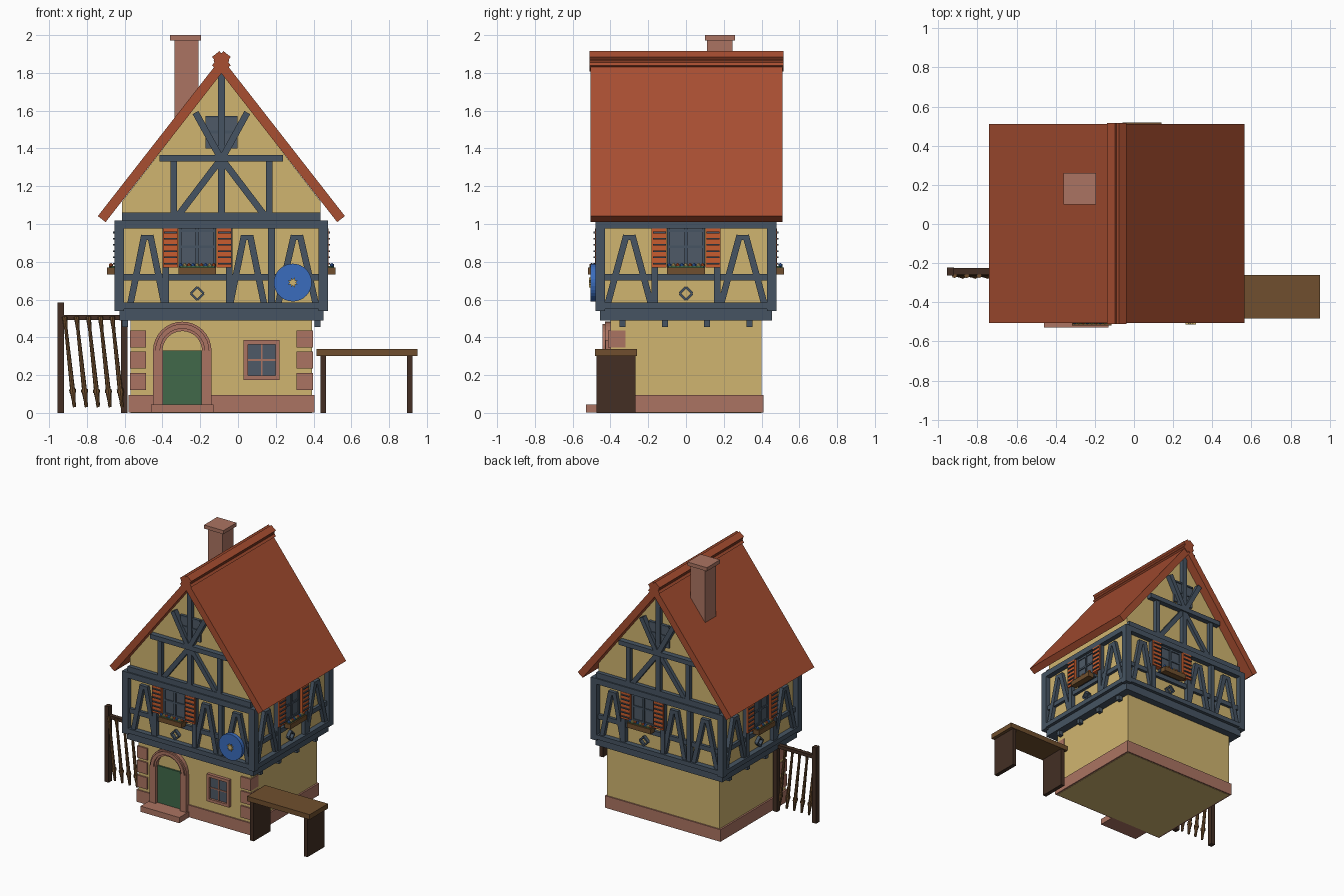
import bpy, bmesh, math
from mathutils import Matrix, Vector

if "Cube" in bpy.data.objects:
    bpy.data.objects.remove(bpy.data.objects["Cube"])

CX = -0.088                      # centre line of the house
COLOURS = {
    "plaster": "d0b570", "timber": "465462", "roof_tile": "a84e31", "stone": "ab7462",
    "door_green": "41694a", "wood": "704f2e", "dark_wood": "432f24",
    "shutter_orange": "c85c2e", "shield_blue": "3a6cbd", "glass": "4e5a67"}


def linear(c):
    return c / 12.92 if c <= 0.04045 else ((c + 0.055) / 1.055) ** 2.4


MATS = {}
for name, code in COLOURS.items():
    rgba = [linear(v / 255) for v in bytes.fromhex(code)] + [1]
    m = bpy.data.materials.new(name)
    m.use_nodes = True
    m.diffuse_color = rgba
    m.node_tree.nodes["Principled BSDF"].inputs["Base Color"].default_value = rgba
    MATS[name] = m

PARTS = {}


def part(name, mat):
    """Collect all pieces of one named part in one mesh."""
    return PARTS.setdefault(name, (bmesh.new(), mat))[0]


def box(bm, x0, x1, y0, y1, z0, z1, mx=Matrix()):
    size = Matrix.Diagonal((x1 - x0, y1 - y0, z1 - z0, 1))
    mid = Matrix.Translation(((x0 + x1) / 2, (y0 + y1) / 2, (z0 + z1) / 2))
    bmesh.ops.create_cube(bm, size=1, matrix=mx @ mid @ size)


def beam(bm, a, b, width, y0, y1, mx=Matrix()):
    """Bar from a to b in the xz plane."""
    d = Vector((b[0] - a[0], 0, b[1] - a[1]))
    turn = Matrix.Translation((a[0], 0, a[1])) @ Matrix.Rotation(-math.atan2(d.z, d.x), 4, 'Y')
    box(bm, 0, d.length, y0, y1, -width / 2, width / 2, mx @ turn)


def prism(bm, pts, y0, y1, mx=Matrix()):
    """Outline in the xz plane pulled from y0 to y1."""
    f = bm.faces.new([bm.verts.new(mx @ Vector((x, y0, z))) for x, z in pts])
    new = bmesh.ops.extrude_face_region(bm, geom=[f], use_keep_orig=True)["geom"]
    verts = [g for g in new if isinstance(g, bmesh.types.BMVert)]
    bmesh.ops.translate(bm, verts=verts, vec=mx.to_3x3() @ Vector((0, y1 - y0, 0)))


def rod(bm, a, b, r1, r2, sides=8, mx=Matrix()):
    a, b = Vector(a), Vector(b)
    turn = (b - a).to_track_quat('Z', 'Y').to_matrix().to_4x4()
    bmesh.ops.create_cone(bm, cap_ends=True, segments=sides, radius1=r1, radius2=r2,
                          depth=(b - a).length, matrix=mx @ Matrix.Translation((a + b) / 2) @ turn)


def circle(cx, cz, r, n, start=0, sweep=math.tau):
    return [(cx + r * math.cos(start + sweep * i / n), cz + r * math.sin(start + sweep * i / n))
            for i in range(n)]


house = Matrix.Translation((CX, 0, 0))

# Ground floor, plinth and jetty
box(part("ground_floor", "plaster"), -0.48, 0.48, -0.4, 0.4, 0, 0.5, house)
box(part("plinth", "stone"), -0.493, 0.493, -0.41, 0.41, 0.002, 0.095, house)
box(part("jetty_beam", "timber"), -0.54, 0.54, -0.455, 0.455, 0.49, 0.555, house)
for side in (-1, 1):
    for y in (-0.335, -0.11, 0.11, 0.335):
        box(part("joists", "timber"), side * 0.51 - 0.016, side * 0.51 + 0.016,
            y - 0.016, y + 0.016, 0.455, 0.5, house)
    # Corner stones
    for z in (0.12, 0.235, 0.345):
        x = side * 0.442
        box(part("corner_stones", "stone"), x - 0.043, x + 0.043, -0.412, -0.32, z, z + 0.09, house)

# Upper storey with gables
prism(part("upper_walls", "plaster"),
      [(-0.525, 0.55), (0.525, 0.55), (0.525, 1.12), (0, 1.8), (-0.525, 1.12)], -0.44, 0.44, house)

# Roof, ridge and chimney
prism(part("roof", "roof_tile"),
      [(-0.654, 1.042), (0, 1.88), (0.654, 1.042), (0.613, 1.01), (0, 1.797), (-0.613, 1.01)],
      -0.505, 0.51, house)
ridge = part("ridge", "roof_tile")
for s in (-1, 1):
    beam(ridge, (-0.03 * s, 1.824), (0.03 * s, 1.9), 0.05, -0.512, 0.517, house)
rod(ridge, (0, -0.51, 1.865), (0, 0.515, 1.865), 0.041, 0.041, 8, house)
box(part("chimney", "stone"), -0.335, -0.21, 0.11, 0.245, 1.45, 1.975)
box(part("chimney", "stone"), -0.36, -0.195, 0.1, 0.26, 1.972, 2)


def upper_window(side, u, y, mx):
    """Window with shutters, flower box and diamond ornament."""
    frame = part(side + "_window_frame", "timber")
    box(part(side + "_window_glass", "glass"), u - 0.1, u + 0.1, y - 0.015, y, 0.75, 0.98, mx)
    for du in (-0.092, 0, 0.092):
        box(frame, u + du - 0.008, u + du + 0.008, y - 0.024, y, 0.75, 0.98, mx)
    for z in (0.775, 0.88, 0.965):
        box(frame, u - 0.1, u + 0.1, y - 0.022, y, z - 0.007, z + 0.007, mx)
    for s in (-1, 1):
        c = u + s * 0.142
        shutter = part(side + "_shutters", "shutter_orange")
        box(shutter, c - 0.04, c + 0.04, y - 0.042, y, 0.77, 0.975, mx)
        for i in range(6):
            z = 0.79 + i * 0.033
            box(part(side + "_shutter_slats", "timber"), c - 0.033, c + 0.036,
                y - 0.05, y, z - 0.004, z + 0.004, mx)
    box(part(side + "_flower_box", "wood"), u - 0.1, u + 0.1, y - 0.08, y - 0.03, 0.733, 0.77, mx)
    box(part(side + "_leaves", "door_green"), u - 0.092, u + 0.092, y - 0.07, y - 0.04, 0.765, 0.778, mx)
    for i in range(9):
        mat = ("shield_blue", "plaster", "shutter_orange")[i % 3]
        bmesh.ops.create_icosphere(
            part(side + "_flowers_" + mat, mat), subdivisions=1, radius=0.012,
            matrix=mx @ Matrix.Translation((u - 0.088 + i * 0.022, y - 0.06, 0.782)))
    corners = circle(u, 0.632, 0.034, 4)
    for a, b in zip(corners, corners[1:] + corners[:1]):
        beam(part(side + "_diamond", "timber"), a, b, 0.012, y - 0.025, y, mx)


def storey_frame(side, half, y, win, posts, braces, mx):
    """Timber framing of one upper wall."""
    t = part(side + "_timber_frame", "timber")
    box(t, -half, half, y - 0.04, y, 0.55, 0.585, mx)
    box(t, -half, half, y - 0.04, y, 0.975, 1.018, mx)
    box(t, -half, half, y - 0.022, y, 0.70, 0.735, mx)
    for s in (-1, 1):
        box(t, s * (half - 0.025) - 0.025, s * (half - 0.025) + 0.025, y - 0.04, y, 0.54, 1.018, mx)
    for u in posts:
        box(t, u - 0.018, u + 0.018, y - 0.032, y, 0.57, 0.99, mx)
    for u, spread in braces:
        for s in (-1, 1):
            beam(t, (u + s * spread, 0.575), (u + s * 0.016, 0.94), 0.034, y - 0.028, y, mx)
        box(t, u - 0.03, u + 0.03, y - 0.028, y, 0.915, 0.942, mx)
    upper_window(side, win, y, mx)


def gable_frame(side, y, mx):
    """Timber framing and little window of one gable."""
    t = part(side + "_gable_frame", "timber")
    box(t, -0.525, 0.525, y - 0.03, y, 1.0, 1.06, mx)
    box(t, -0.327, 0.327, y - 0.04, y, 1.33, 1.365, mx)
    box(t, -0.019, 0.019, y - 0.03, y, 1.05, 1.82, mx)
    box(part(side + "_gable_window", "glass"), -0.085, 0.085, y - 0.015, y, 1.4, 1.572, mx)
    box(t, -0.085, 0.085, y - 0.022, y, 1.48, 1.495, mx)
    box(t, -0.085, 0.085, y - 0.022, y, 1.56, 1.572, mx)
    for s in (-1, 1):
        box(t, s * 0.253 - 0.017, s * 0.253 + 0.017, y - 0.03, y, 1.05, 1.34, mx)
        beam(t, (s * 0.225, 1.05), (s * 0.005, 1.34), 0.035, y - 0.026, y, mx)
        beam(t, (s * 0.005, 1.35), (s * 0.137, 1.59), 0.035, y - 0.04, y, mx)


# Four framed walls, each turned about the house centre
for i, side in enumerate(("front", "left", "back", "right")):
    mx = house @ Matrix.Rotation(i * math.pi / 2, 4, 'Z')
    if i % 2 == 0:
        storey_frame(side, 0.565, -0.44, -0.128, (-0.295, 0.042, 0.265),
                     ((-0.392, 0.09), (0.136, 0.09), (0.4, 0.1)), mx)
        gable_frame(side, -0.44, mx)
    else:
        storey_frame(side, 0.48, -0.525, 0, (-0.165, 0.165), ((-0.3, 0.115), (0.3, 0.115)), mx)

# Round shield with star
rod(part("shield", "shield_blue"), (0.29, -0.505, 0.69), (0.29, -0.475, 0.69), 0.1, 0.1, 32)
star = [circle(0.29, 0.69, 0.028 if i % 2 else 0.015, 16)[i] for i in range(16)]
prism(part("shield_star", "plaster"), star, -0.513, -0.5)

# Door, arched surround and step
DX = -0.295
box(part("door", "door_green"), DX - 0.105, DX + 0.105, -0.412, -0.39, 0.04, 0.33)
surround = part("door_surround", "stone")
for s in (-1, 1):
    box(surround, DX + s * 0.129 - 0.026, DX + s * 0.129 + 0.026, -0.435, -0.39, 0.04, 0.33)
for outer, inner, y in ((0.155, 0.105, -0.43), (0.143, 0.118, -0.442)):
    ring = [circle(DX, 0.328, r, 16, 0, math.pi) + [(DX - r, 0.328)] for r in (outer, inner)]
    prism(surround, ring[0] + ring[1][::-1], y, -0.39)
box(part("door_step", "stone"), DX - 0.165, DX + 0.165, -0.53, -0.4, 0.001, 0.045)

# Ground floor window
WX, WZ = 0.125, 0.28
box(part("lower_window_glass", "glass"), WX - 0.08, WX + 0.08, -0.408, -0.39, WZ - 0.09, WZ + 0.09)
for s in (-1, 1):
    stone = part("lower_window_frame", "stone")
    box(stone, WX + s * 0.084 - 0.011, WX + s * 0.084 + 0.011, -0.425, -0.39, WZ - 0.105, WZ + 0.105)
    box(stone, WX - 0.095, WX + 0.095, -0.425, -0.39, WZ + s * 0.094 - 0.011, WZ + s * 0.094 + 0.011)
bars = part("lower_window_bars", "stone")
box(bars, WX - 0.004, WX + 0.004, -0.414, -0.39, WZ - 0.09, WZ + 0.09)
box(bars, WX - 0.08, WX + 0.08, -0.414, -0.39, WZ - 0.004, WZ + 0.004)

# Bench
box(part("bench_top", "wood"), 0.415, 0.95, -0.483, -0.26, 0.3, 0.338)
for x in (0.452, 0.91):
    box(part("bench_legs", "dark_wood"), x - 0.015, x + 0.015, -0.475, -0.268, 0, 0.305)

# Fence with leaning turned balusters
fence = part("fence_frame", "dark_wood")
for x, top in ((-0.938, 0.585), (-0.603, 0.515)):
    box(fence, x - 0.017, x + 0.017, -0.262, -0.222, 0, top)
box(fence, -0.955, -0.59, -0.258, -0.226, 0.492, 0.517)
for i in range(5):
    top = Vector((-0.918 + i * 0.063, -0.262, 0.51))
    foot = top + Vector((0.052, 0, -0.48))
    for t0, t1, r0, r1 in ((0, 0.15, 0.014, 0.009), (0.15, 0.8, 0.009, 0.013), (0.8, 0.84, 0.018, 0.018),
                           (0.84, 0.95, 0.015, 0.009), (0.95, 1, 0.011, 0.008)):
        rod(part("balusters", "wood"), top.lerp(foot, t0), top.lerp(foot, t1), r0, r1)

# Turn the collected parts into objects
for name, (bm, mat) in PARTS.items():
    bmesh.ops.recalc_face_normals(bm, faces=bm.faces)
    mesh = bpy.data.meshes.new(name)
    bm.to_mesh(mesh)
    bm.free()
    mesh.materials.append(MATS[mat])
    bpy.context.collection.objects.link(bpy.data.objects.new(name, mesh))
